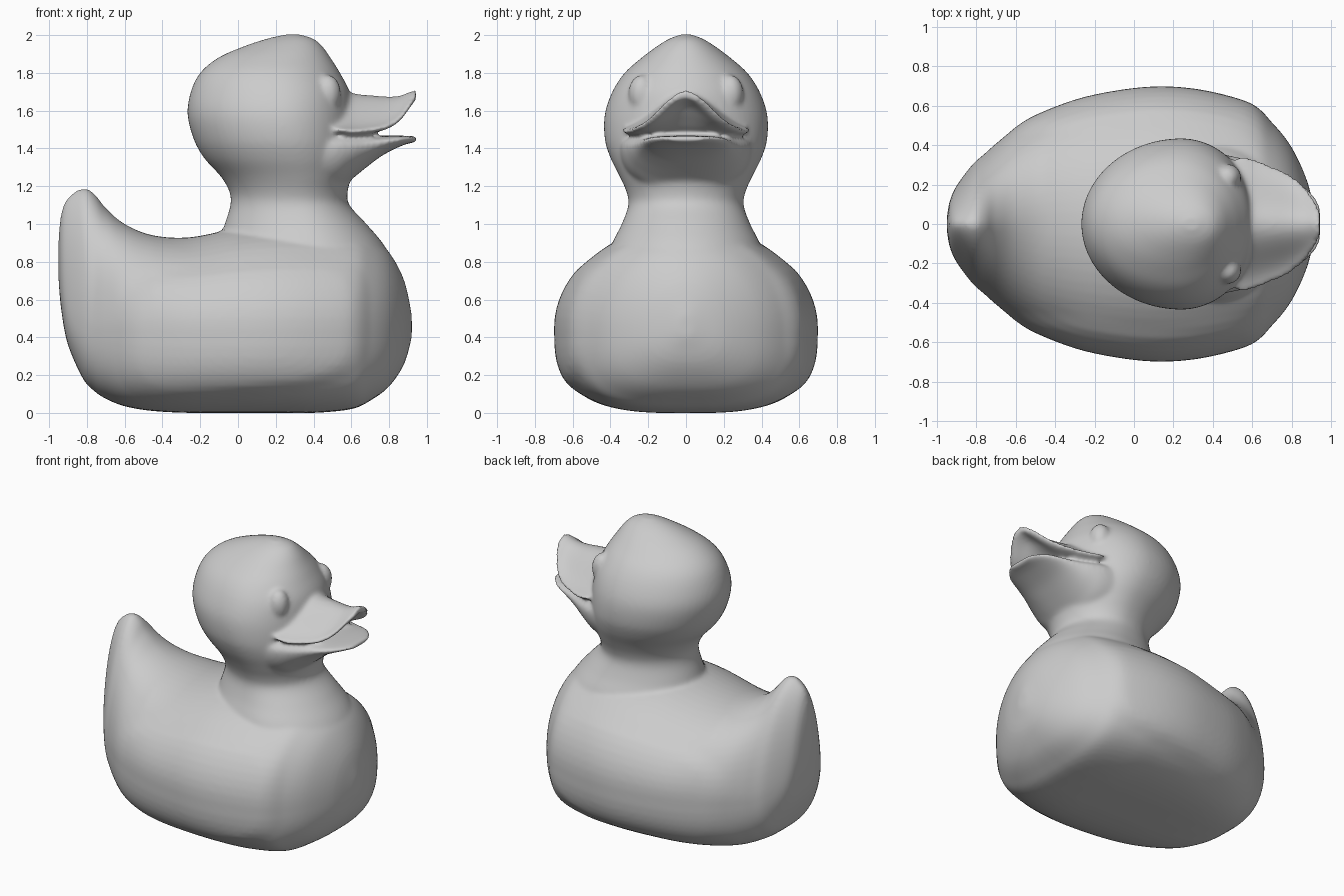
import bpy, bmesh, math

if "Cube" in bpy.data.objects:
    bpy.data.objects.remove(bpy.data.objects["Cube"])

N = 64  # points per ring


def smooth_keys(keys, steps=5):
    """Catmull-Rom interpolation through rows of section parameters."""
    out = []
    for i in range(len(keys) - 1):
        p0, p1 = keys[max(i - 1, 0)], keys[i]
        p2, p3 = keys[i + 1], keys[min(i + 2, len(keys) - 1)]
        for s in range(steps):
            t = s / steps
            out.append([b + 0.5 * t * (c - a + t * (2*a - 5*b + 4*c - d + t * (3*(b - c) + d - a)))
                        for a, b, c, d in zip(p0, p1, p2, p3)])
    return out + [list(keys[-1])]


def spow(v, n):
    return math.copysign(abs(v) ** (2 / n), v)


def loft(name, keys, section):
    """Skin closed rings built by section(row, angle) and cap both ends."""
    bm = bmesh.new()
    rings = [[bm.verts.new(section(k, 2 * math.pi * i / N)) for i in range(N)]
             for k in smooth_keys(keys)]
    for a, b in zip(rings, rings[1:]):
        for i in range(N):
            j = (i + 1) % N
            bm.faces.new((a[i], a[j], b[j], b[i]))
    bm.faces.new(rings[0])
    bm.faces.new(rings[-1])
    bmesh.ops.recalc_face_normals(bm, faces=bm.faces)
    me = bpy.data.meshes.new(name)
    bm.to_mesh(me)
    bm.free()
    ob = bpy.data.objects.new(name, me)
    bpy.context.collection.objects.link(ob)
    return ob


# Torso with raised tail: x, half width, bottom, widest height, top
torso_keys = [
    (-.95, .03, .70, .80, .93), (-.935, .12, .54, .70, 1.06), (-.90, .20, .36, .55, 1.14),
    (-.82, .31, .18, .48, 1.19), (-.76, .365, .115, .45, 1.16), (-.70, .42, .075, .45, 1.085),
    (-.60, .50, .035, .45, 1.0), (-.45, .575, .01, .45, .94), (-.25, .645, 0, .45, .93),
    (0, .69, 0, .45, .98), (.2, .697, 0, .45, 1.0), (.4, .67, 0, .45, 1.0),
    (.6, .61, .02, .45, .98), (.7, .53, .065, .44, .94), (.8, .40, .14, .44, .85),
    (.88, .22, .26, .44, .70), (.92, .04, .40, .45, .52)]


def torso_section(k, a):
    x, w, zb, zc, zt = k
    c, s = math.cos(a), math.sin(a)
    if s > 0:
        n = 2 - .4 * min(1, max(0, (-.45 - x) / .3))
        z = zc + (zt - zc) * spow(s, n)
    else:
        n = 2.2 + .9 * min(1, max(0, w / .6))
        z = max(0, zc + (zc - zb) * spow(s, n))
    y = w * spow(c, n)
    # Raised wing panel on each flank
    d = (abs((x - .03) / .64)) ** 4 + (abs((z - .44 - .1 * x) / .34)) ** 4
    relief = min(1, max(0, (1.2 - d) / .6))
    return x, y - .02 * (1 - relief) * y / .7, z


# Neck and head: z, back x, front x, half width
head_keys = [
    (.72, -.12, .82, .42), (.80, -.12, .82, .42), (.90, -.10, .765, .39), (1.0, -.07, .68, .34),
    (1.10, -.04, .59, .305), (1.17, -.045, .58, .315), (1.25, -.09, .60, .35),
    (1.35, -.18, .62, .40), (1.45, -.235, .62, .43), (1.58, -.267, .61, .43),
    (1.70, -.25, .59, .39), (1.80, -.20, .54, .325), (1.88, -.105, .49, .235),
    (1.94, .03, .447, .155), (1.98, .15, .40, .09), (2.003, .25, .33, .03)]


def head_section(k, a):
    z, xb, xf, w = k
    xc = xb + .57 * (xf - xb)
    c = math.cos(a)
    return xc + c * (xf - xc if c > 0 else xc - xb), w * math.sin(a), z


# Upper bill: x, half width, ridge height, edge height, underside height
upper_keys = [
    (.42, .31, 1.74, 1.51, 1.44), (.55, .34, 1.71, 1.495, 1.45), (.62, .325, 1.69, 1.49, 1.46),
    (.72, .285, 1.68, 1.50, 1.49), (.80, .245, 1.675, 1.52, 1.56), (.86, .195, 1.68, 1.56, 1.62),
    (.91, .13, 1.70, 1.625, 1.65), (.945, .06, 1.71, 1.675, 1.67)]


def upper_section(k, a):
    x, w, zr, ze, zu = k
    u, s = math.cos(a), math.sin(a)
    bell = .5 * (1 + math.cos(math.pi * u))
    mid = zr - .025 if s > 0 else zu + .025
    return x, w * u, ze + bell * (mid - ze) + .025 * spow(s, 3)


# Lower bill and chin: x, half width, bottom, top
lower_keys = [
    (.40, .36, 1.13, 1.52), (.52, .34, 1.17, 1.51), (.60, .31, 1.235, 1.49),
    (.68, .27, 1.30, 1.475), (.76, .24, 1.36, 1.468), (.85, .205, 1.407, 1.468),
    (.91, .15, 1.428, 1.466), (.947, .08, 1.432, 1.465)]


def lower_section(k, a):
    x, w, zb, zt = k
    s = math.sin(a)
    rim = zt - .3 * (zt - zb)
    return x, w * spow(math.cos(a), 2.3), rim + s * (zt - rim if s > 0 else rim - zb)


parts = [loft("torso", torso_keys, torso_section),
         loft("head", head_keys, head_section),
         loft("upper_bill", upper_keys, upper_section),
         loft("lower_bill", lower_keys, lower_section)]

# Softly bulging eyes
for side in (-1, 1):
    bpy.ops.mesh.primitive_uv_sphere_add(segments=24, ring_count=16, location=(.475, side * .235, 1.69))
    eye = bpy.context.object
    eye.name = "eye"
    eye.scale = (.07, .07, .10)
    parts.append(eye)

# Fuse everything into one soft moulded skin
bpy.ops.object.select_all(action='DESELECT')
for p in parts:
    p.select_set(True)
bpy.context.view_layer.objects.active = parts[0]
bpy.ops.object.join()
duck = bpy.context.object
duck.name = "bath_duck"
remesh = duck.modifiers.new("fuse", 'REMESH')
remesh.mode = 'VOXEL'
remesh.voxel_size = .014
remesh.use_smooth_shade = True
soften = duck.modifiers.new("soften", 'SMOOTH')
soften.factor = .5
soften.iterations = 7
